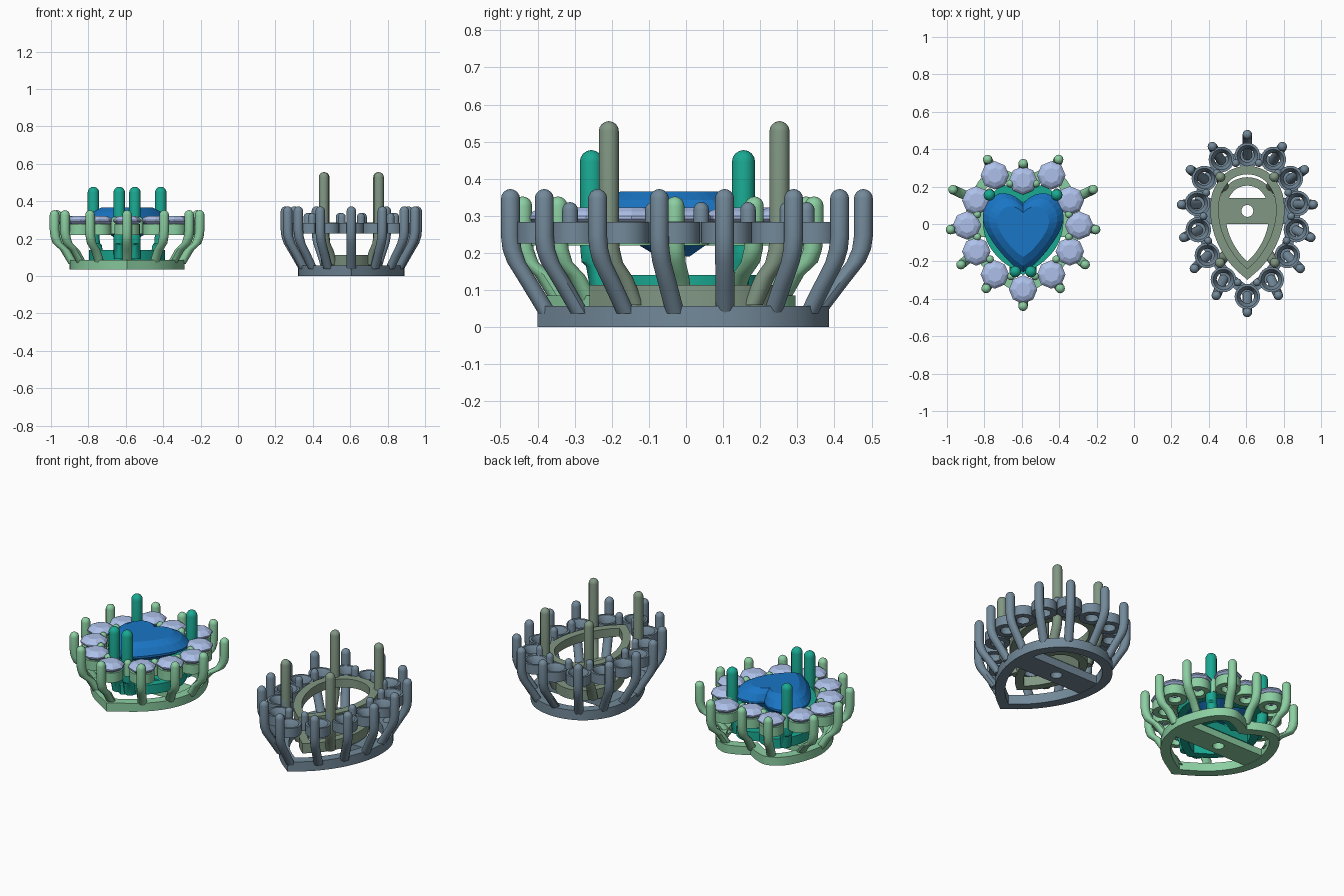
import bpy, bmesh, math
from mathutils import Vector

if "Cube" in bpy.data.objects:
    bpy.data.objects.remove(bpy.data.objects["Cube"])


def material(name, color):
    m = bpy.data.materials.new(name)
    m.diffuse_color = (*color, 1)
    m.use_nodes = True
    m.node_tree.nodes["Principled BSDF"].inputs["Base Color"].default_value = m.diffuse_color
    return m


GREEN = material("mint metal", (0.26, 0.62, 0.36))
TEAL = material("teal metal", (0.01, 0.40, 0.29))
SLATE = material("slate metal", (0.17, 0.25, 0.32))
SAGE = material("sage metal", (0.22, 0.31, 0.23))
BLUE = material("blue gem", (0.01, 0.18, 0.56))
PALE = material("pale gem", (0.42, 0.53, 0.82))


def finish(bm, name, mat, x, smooth=True):
    bmesh.ops.recalc_face_normals(bm, faces=bm.faces[:])
    me = bpy.data.meshes.new(name)
    bm.to_mesh(me)
    bm.free()
    ob = bpy.data.objects.new(name, me)
    ob.location.x = x
    me.materials.append(mat)
    bpy.context.collection.objects.link(ob)
    if smooth:
        bpy.ops.object.select_all(action='DESELECT')
        ob.select_set(True)
        bpy.context.view_layer.objects.active = ob
        bpy.ops.object.shade_smooth_by_angle(angle=math.radians(35))


def loft(bm, loops, closed=False, caps=False):
    """Skin a list of equal-length point loops."""
    vs = [[bm.verts.new(p) for p in l] for l in loops]
    n = len(vs[0])
    pairs = list(zip(vs, vs[1:])) + ([(vs[-1], vs[0])] if closed else [])
    for a, b in pairs:
        for i in range(n):
            j = (i + 1) % n
            bm.faces.new((a[i], a[j], b[j], b[i]))
    if caps:
        bm.faces.new(vs[0])
        bm.faces.new(vs[-1])


def circle(c, r, z, n=16):
    return [(c[0] + r * math.cos(2 * math.pi * i / n),
             c[1] + r * math.sin(2 * math.pi * i / n), z) for i in range(n)]


def outline(half, round_top, sub=5):
    """Mirror a right-hand half profile into a closed smooth outline, clockwise."""
    p = [Vector(q) for q in half]
    first = Vector((-p[1].x, p[1].y)) if round_top else 2 * p[0] - p[1]
    q = [first] + p + [2 * p[-1] - p[-2]]
    pts = []
    for i in range(1, len(q) - 2):
        a, b, c, d = q[i - 1:i + 3]
        for k in range(sub):
            t = k / sub
            pts.append(0.5 * (2 * b + (c - a) * t + (2 * a - 5 * b + 4 * c - d) * t * t
                              + (3 * b - a - 3 * c + d) * t ** 3))
    pts.append(p[-1])
    return pts + [Vector((-v.x, v.y)) for v in pts[-2:0:-1]]


def inset(pts, t):
    """Mitred inward offset of a clockwise outline."""
    out = []
    for i, v in enumerate(pts):
        e1 = (v - pts[i - 1]).normalized()
        e2 = (pts[(i + 1) % len(pts)] - v).normalized()
        n1, n2 = Vector((e1.y, -e1.x)), Vector((e2.y, -e2.x))
        n = (n1 + n2).normalized()
        out.append(v + n * min(t / max(n.dot(n1), 0.3), 2 * t))
    return out


def band(bm, outer, inner, z0, z1):
    up = lambda l, z: [(p[0], p[1], z) for p in l]
    loft(bm, [up(outer, z0), up(outer, z1), up(inner, z1), up(inner, z0)], closed=True)


def bar(bm, y, a, b, r, z0, z1):
    """Cross bar with a round hole."""
    rect, m = [], 6
    corners = [(a, b), (-a, b), (-a, -b), (a, -b)]
    for i in range(4):
        p, q = Vector(corners[i]), Vector(corners[(i + 1) % 4])
        rect += [p.lerp(q, k / m) for k in range(m)]
    hole = [Vector((r * math.cos(math.pi / 4 + k * math.pi / 12),
                    y + r * math.sin(math.pi / 4 + k * math.pi / 12))) for k in range(4 * m)]
    band(bm, [v + Vector((0, y)) for v in rect], hole, z0, z1)


def prong(bm, foot, tip, z0, z1, r):
    """Leaning post that turns upright and ends in a dome."""
    f, t = Vector(foot), Vector(tip)
    path = [(0, z0), (0.45, z0 + 0.075), (0.84, 0.175), (0.96, 0.21), (1, 0.245), (1, z1 - r)]
    if z0 > 0.2:
        path = [(1, z0), (1, z1 - r)]
    loops = [circle(f.lerp(t, k), r, z, 12) for k, z in path]
    for a in (22, 45, 67, 85):
        loops.append(circle(t, r * math.cos(math.radians(a)),
                            z1 - r + r * math.sin(math.radians(a)), 12))
    loft(bm, loops, caps=True)


def mirror(pts):
    """Loop of points from a right half that starts and ends on the axis."""
    return [Vector(p) for p in pts] + [Vector((-x, y)) for x, y in pts[-2:0:-1]]


def scaled(pts, sx, sy, dy=0):
    return [Vector((p.x * sx, p.y * sy + dy)) for p in pts]


def halo(name, mat, x, shape, seats, tips, z0, z1, zs, top, bar_y, bar_a):
    """Outer basket: base rail, bar, ring of cups and their prongs."""
    bm = bmesh.new()
    band(bm, shape, inset(shape, 0.055), z0, z1)
    bar(bm, bar_y, bar_a, 0.07, 0.032, z0 + 0.002, z1 - 0.008)
    finish(bm, name + "_base", mat, x)
    cups, posts = bmesh.new(), bmesh.new()
    ring = mirror(seats)
    for s, t in zip(ring, mirror(tips)):
        loft(cups, [circle(s, r, z, 24) for r, z in
                    ((0.068, zs), (0.068, zs + 0.057), (0.055, zs + 0.057),
                     (0.036, zs + 0.025), (0.036, zs))], closed=True)
        prong(posts, s * 0.96, t, z1 - 0.02, top, 0.0255)
    for i, p in enumerate(inset([(a + b) / 2 for a, b in zip(ring, ring[1:] + ring[:1])], 0.03)):
        prong(posts, p, p, zs + 0.005, top - 0.035, 0.021)
    finish(cups, name + "_cups", mat, x)
    finish(posts, name + "_prongs", mat, x)


def gallery(name, mat, x, low, high, feet, tips, z0, z1, zr, top, r, bar_y, bar_a):
    """Inner basket: two rails, bar and four tall prongs."""
    bm = bmesh.new()
    band(bm, low, inset(low, 0.045), z0, z1)
    band(bm, high, inset(high, 0.045), zr, zr + 0.05)
    bar(bm, bar_y, bar_a, 0.07, 0.032, z0 - 0.004, z1 - 0.008)
    finish(bm, name + "_rails", mat, x)
    bm = bmesh.new()
    for f, t in zip(feet, tips):
        for s in (1, -1):
            prong(bm, (f[0] * s, f[1]), (t[0] * s, t[1]), z0 + 0.005, top, r)
    finish(bm, name + "_prongs", mat, x)


# Heart setting
HX = -0.593
heart = outline([(0, .24), (.06, .275), (.14, .295), (.225, .245), (.285, .13),
                 (.307, 0), (.268, -.15), (.165, -.28), (0, -.39)], False)
heart_seats = [(0, .233), (.151, .26), (.25, .126), (.3, -.008), (.25, -.147),
               (.151, -.27), (0, -.35)]
heart_tips = [(0, .323), (.19, .345), (.375, .184), (.388, -.03), (.332, -.217),
              (.198, -.345), (0, -.44)]
halo("heart_halo", GREEN, HX, heart, heart_seats, heart_tips,
     0.035, 0.085, 0.22, 0.352, 0.0, 0.27)
gallery("heart_gallery", TEAL, HX, scaled(heart, .66, .66), scaled(heart, .7, .7),
        [(.155, .135), (.04, -.225)], [(.18, .155), (.042, -.255)],
        0.085, 0.14, 0.225, 0.477, 0.031, 0.0, 0.17)

# Pear setting
PX = 0.606
pear = outline([(0, .385), (.15, .345), (.25, .235), (.283, .11), (.27, -.03),
                (.215, -.17), (.12, -.3), (0, -.4)], True)
pear_seats = [(0, .366), (.139, .345), (.23, .243), (.267, .11), (.262, -.03),
              (.214, -.168), (.128, -.297), (0, -.388)]
pear_tips = [(0, .478), (.187, .414), (.305, .29), (.352, .104), (.34, -.072),
             (.283, -.238), (.166, -.382), (0, -.473)]
halo("pear_halo", SLATE, PX, pear, pear_seats, pear_tips,
     0.0, 0.057, 0.226, 0.372, 0.07, 0.25)
gallery("pear_gallery", SAGE, PX, scaled(pear, .57, .65), scaled(pear, .7, .777, .012),
        [(.12, .18), (.1, -.14)], [(.144, .252), (.147, -.208)],
        0.055, 0.113, 0.235, 0.555, 0.027, 0.07, 0.13)

# Heart gem: table, crown, girdle and pavilion with flat facets
gem = outline([(0, .11), (.04, .145), (.1, .165), (.16, .148), (.205, .09), (.215, .02),
               (.185, -.06), (.125, -.145), (.06, -.215), (0, -.258)], False, 2)
bm = bmesh.new()
mid = Vector((0, -0.03))
layers = []
for k, z in ((0.2, .19), (0.6, .245), (1, .295), (1, .307), (0.85, .342), (0.64, .366)):
    layers.append([(*(mid + (p - mid) * k), z) for p in gem])
loft(bm, layers, caps=True)
bmesh.ops.triangulate(bm, faces=bm.faces[:])
finish(bm, "heart_gem", BLUE, HX, False)

# Small round gems around the heart
bm = bmesh.new()
for s in mirror(heart_seats):
    loft(bm, [circle(s, r, z, 8) for r, z in
              ((0.008, .232), (0.076, .292), (0.076, .299), (0.062, .312), (0.04, .322))],
         caps=True)
finish(bm, "round_gems", PALE, HX, False)
